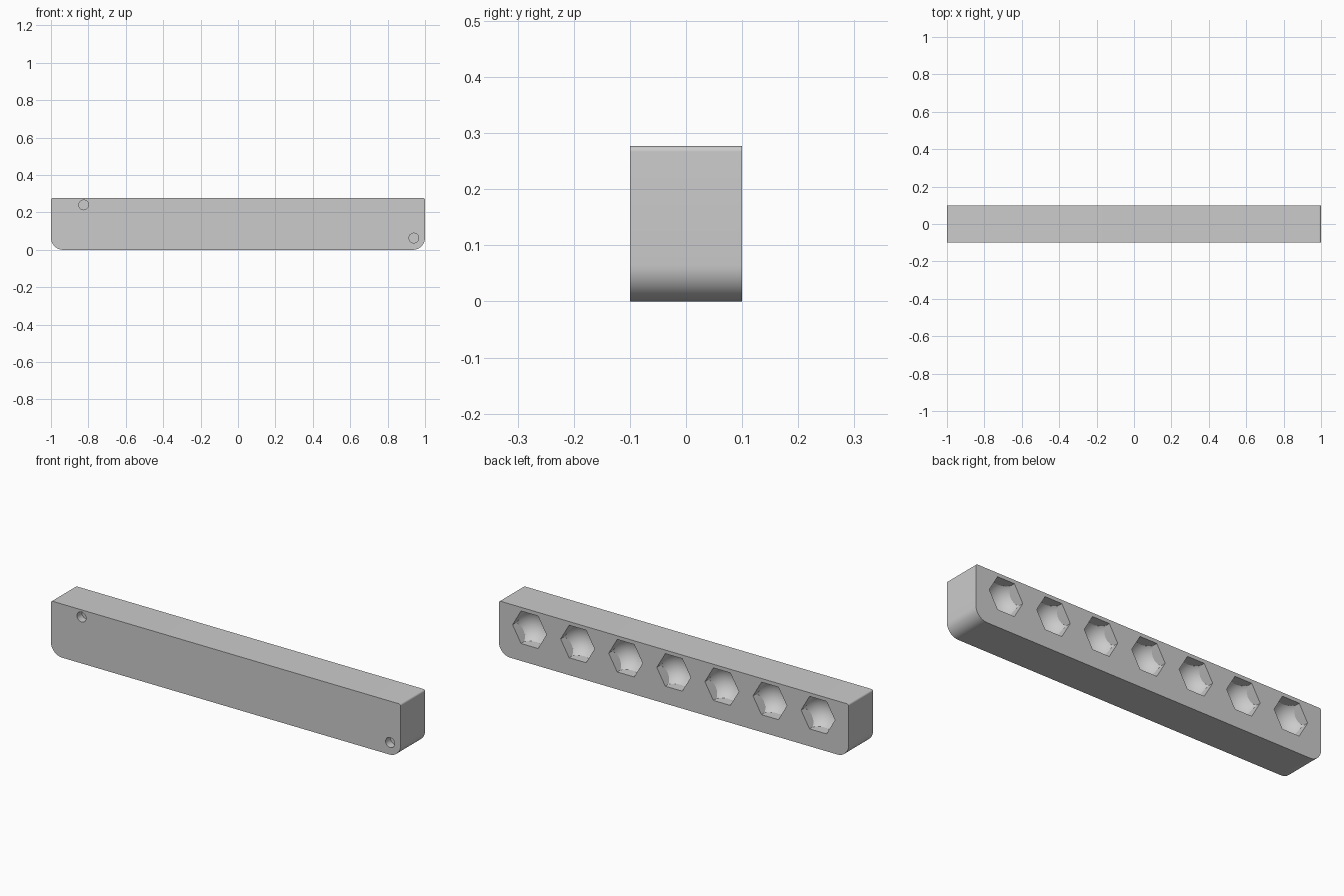
import bpy
import bmesh
import math
from mathutils import Matrix

if "Cube" in bpy.data.objects:
    bpy.data.objects.remove(bpy.data.objects["Cube"])

HALF_LENGTH, HALF_DEPTH, HEIGHT = 1.0, 0.1, 0.277
FOOT_RADIUS, RIM_RADIUS = 0.065, 0.01
POCKETS, PITCH, POCKET_Z = 7, 0.275, 0.174
HEX_RADIUS, BOWL_RADIUS = 0.097, 0.1
PIN_HOLES = [(-0.825, 0.24), (0.94, 0.063)]
PIN_RADIUS, PIN_DEPTH = 0.026, 0.04

gray = bpy.data.materials.new("plain gray")
gray.use_nodes = True
gray.diffuse_color = (0.6, 0.6, 0.6, 1)
gray.node_tree.nodes["Principled BSDF"].inputs["Base Color"].default_value = gray.diffuse_color


def make_object(name, bm):
    bmesh.ops.recalc_face_normals(bm, faces=bm.faces)
    mesh = bpy.data.meshes.new(name)
    bm.to_mesh(mesh)
    bm.free()
    obj = bpy.data.objects.new(name, mesh)
    bpy.context.collection.objects.link(obj)
    mesh.materials.append(gray)
    return obj


def prism(name, outline, y0, y1):
    """Extrude an outline of (x, z) points along y."""
    bm = bmesh.new()
    face = bm.faces.new([bm.verts.new((x, y0, z)) for x, z in outline])
    ext = bmesh.ops.extrude_face_region(bm, geom=[face])["geom"]
    bmesh.ops.translate(bm, vec=(0, y1 - y0, 0),
                        verts=[v for v in ext if isinstance(v, bmesh.types.BMVert)])
    return make_object(name, bm)


def ring(x, z, radius, sides):
    return [(x + radius * math.cos(math.tau * i / sides),
             z + radius * math.sin(math.tau * i / sides)) for i in range(sides)]


def boolean(obj, cutter, operation):
    mod = obj.modifiers.new("boolean", 'BOOLEAN')
    mod.operation, mod.solver, mod.object = operation, 'EXACT', cutter
    bpy.context.view_layer.objects.active = obj
    bpy.ops.object.modifier_apply(modifier=mod.name)
    bpy.data.objects.remove(cutter)


# Bar: long block with large bottom corners and small top corners
outline = []
corners = [(1, 1, RIM_RADIUS), (-1, 1, RIM_RADIUS), (-1, -1, FOOT_RADIUS), (1, -1, FOOT_RADIUS)]
for quarter, (sx, sz, r) in enumerate(corners):
    cx = sx * (HALF_LENGTH - r)
    cz = HEIGHT - r if sz > 0 else r
    for i in range(13):
        a = math.radians(90) * (quarter + i / 12)
        outline.append((cx + r * math.cos(a), cz + r * math.sin(a)))
bar = prism("holder_bar", outline, -HALF_DEPTH, HALF_DEPTH)

# Back pockets: hexagonal openings with rounded bowl bottoms
for i in range(POCKETS):
    x = (i - (POCKETS - 1) / 2) * PITCH
    cutter = prism("pocket_cutter", ring(x, POCKET_Z, HEX_RADIUS, 6), -0.05, HALF_DEPTH + 0.015)
    bm = bmesh.new()
    bmesh.ops.create_uvsphere(bm, u_segments=64, v_segments=32, radius=BOWL_RADIUS,
                              matrix=Matrix.Translation((x, HALF_DEPTH, POCKET_Z))
                              @ Matrix.Rotation(math.pi / 2, 4, 'X'))
    boolean(cutter, make_object("bowl_cutter", bm), 'INTERSECT')
    boolean(bar, cutter, 'DIFFERENCE')

# Front pin holes: small blind round holes
for x, z in PIN_HOLES:
    hole = prism("pin_cutter", ring(x, z, PIN_RADIUS, 32), -HALF_DEPTH - 0.05, -HALF_DEPTH + PIN_DEPTH)
    boolean(bar, hole, 'DIFFERENCE')

# Smooth rounds, crisp edges
bpy.ops.object.select_all(action='DESELECT')
bar.select_set(True)
bpy.context.view_layer.objects.active = bar
bpy.ops.object.shade_smooth_by_angle(angle=math.radians(25))
